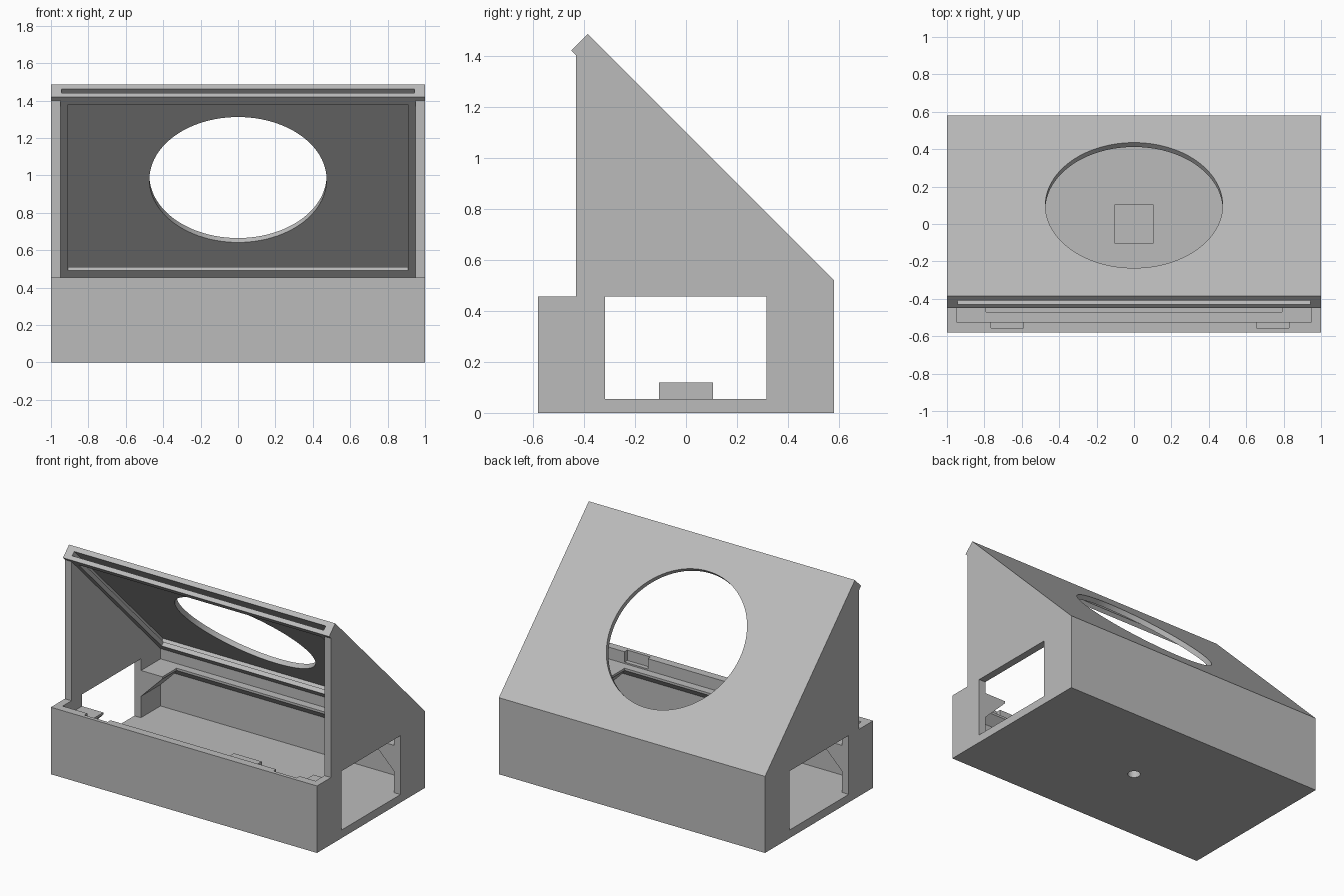
import bpy, bmesh
from math import pi, sqrt
from mathutils import Matrix, Vector

old = bpy.data.objects.get("Cube")
if old:
    bpy.data.objects.remove(old, do_unlink=True)

grey = bpy.data.materials.new("plain grey")
grey.use_nodes = True
COLOUR = (0.5, 0.5, 0.5, 1)
grey.diffuse_color = COLOUR
grey.node_tree.nodes["Principled BSDF"].inputs["Base Color"].default_value = COLOUR


def finish(name, bm):
    bmesh.ops.recalc_face_normals(bm, faces=bm.faces)
    mesh = bpy.data.meshes.new(name)
    bm.to_mesh(mesh)
    bm.free()
    mesh.materials.append(grey)
    obj = bpy.data.objects.new(name, mesh)
    bpy.context.collection.objects.link(obj)
    return obj


def prism(name, profile, x0, x1):
    """Extrude a (y, z) profile from x0 to x1."""
    bm = bmesh.new()
    face = bm.faces.new([bm.verts.new((x0, y, z)) for y, z in profile])
    ext = bmesh.ops.extrude_face_region(bm, geom=[face])
    verts = [v for v in ext["geom"] if isinstance(v, bmesh.types.BMVert)]
    bmesh.ops.translate(bm, verts=verts, vec=(x1 - x0, 0, 0))
    return finish(name, bm)


def box(name, x0, x1, y0, y1, z0, z1):
    return prism(name, [(y0, z0), (y1, z0), (y1, z1), (y0, z1)], x0, x1)


def cylinder(name, radius, depth, centre, tilt=0, sides=96):
    bm = bmesh.new()
    bmesh.ops.create_cone(bm, cap_ends=True, segments=sides, radius1=radius,
                          radius2=radius, depth=depth,
                          matrix=Matrix.Translation(centre) @ Matrix.Rotation(tilt, 4, "X"))
    return finish(name, bm)


def cut(obj, cutters):
    """Subtract each cutter, bake the result and remove the cutters."""
    for c in cutters:
        c.hide_render = True
        mod = obj.modifiers.new("cut", "BOOLEAN")
        mod.operation, mod.solver, mod.object = "DIFFERENCE", "EXACT", c
    bpy.context.view_layer.update()
    graph = bpy.context.evaluated_depsgraph_get()
    baked = bpy.data.meshes.new_from_object(obj.evaluated_get(graph))
    obj.modifiers.clear()
    obj.data = baked
    for c in cutters:
        bpy.data.objects.remove(c, do_unlink=True)


def smooth(obj):
    bpy.ops.object.select_all(action="DESELECT")
    obj.select_set(True)
    bpy.context.view_layer.objects.active = obj
    bpy.ops.object.shade_smooth_by_angle(angle=pi / 6)


def on_slope(u, w):
    """Point u down the sloping lid and w below its outer surface."""
    return (-0.385 + (u - w) / sqrt(2), 1.485 - (u + w) / sqrt(2))


def slope_box(name, half, u0, u1, w0, w1):
    corners = [(u0, w0), (u1, w0), (u1, w1), (u0, w1)]
    return prism(name, [on_slope(u, w) for u, w in corners], -half, half)


WALL, FLOOR, RIM, SHELF = 0.525, 0.055, 0.455, 0.375

# Housing: wedge-shaped body with a low front wall and a projecting top lip
housing = prism("housing", [(-0.58, 0), (0.58, 0), (0.58, 0.52), (-0.385, 1.485),
                            (-0.45, 1.42), (-0.43, 1.40), (-0.43, RIM), (-0.58, RIM)], -1, 1)

cutters = [
    # Hollow interior, open above the front wall
    prism("interior", [(-WALL, FLOOR), (WALL, FLOOR), (WALL, 0.445), (-WALL, 1.495)], -0.95, 0.95),
    # Windows through both sides
    box("side_windows", -1.2, 1.2, -0.318, 0.315, FLOOR, RIM),
    # Pane slot open at the lip, the frame opening below it, and the round opening
    slope_box("pane_slot", 0.945, -0.1, 1.35, 0.033, 0.063),
    slope_box("frame_opening", 0.91, 0.057, 1.315, 0.05, 0.12),
    cylinder("round_opening", 0.474, 0.4, (0, 0.10, 1.0), -pi / 4),
    # Blind fixing hole in the underside
    cylinder("floor_hole", 0.04, 0.4, (0, 0, -0.11), sides=48),
]
# Latch pockets in the front wall
for x in (-0.765, 0.655):
    cutters.append(box("pocket", x, x + 0.175, -0.555, -0.5, SHELF + 0.01, 0.6))
cut(housing, cutters)
smooth(housing)

# Fixing block on the floor
block = box("fixing_block", -0.105, 0.105, -0.105, 0.105, FLOOR, 0.12)
cut(block, [cylinder("block_hole", 0.04, 0.4, (0, 0, -0.11), sides=48)])
smooth(block)

# Shelves with sloped undersides along the front and back walls
for s, name in ((-1, "front_shelf"), (1, "back_shelf")):
    prism(name, [(s * WALL, SHELF), (s * 0.47, SHELF), (s * 0.47, SHELF - 0.015),
                 (s * WALL, SHELF - 0.07)], -0.95, 0.95)

# Corner brackets with sloped undersides beside the windows
for sx, side in ((-1, "right"), (1, "left")):
    for sy, end in ((-1, "front"), (1, "back")):
        bm = bmesh.new()
        outline = [(0.95, SHELF), (0.79, SHELF), (0.79, SHELF - 0.015), (0.95, SHELF - 0.175)]
        face = bm.faces.new([bm.verts.new((sx * x, sy * 0.317, z)) for x, z in outline])
        ext = bmesh.ops.extrude_face_region(bm, geom=[face])
        verts = [v for v in ext["geom"] if isinstance(v, bmesh.types.BMVert)]
        bmesh.ops.translate(bm, verts=verts, vec=(0, sy * (WALL - 0.317), 0))
        finish(end + "_" + side + "_bracket", bm)
